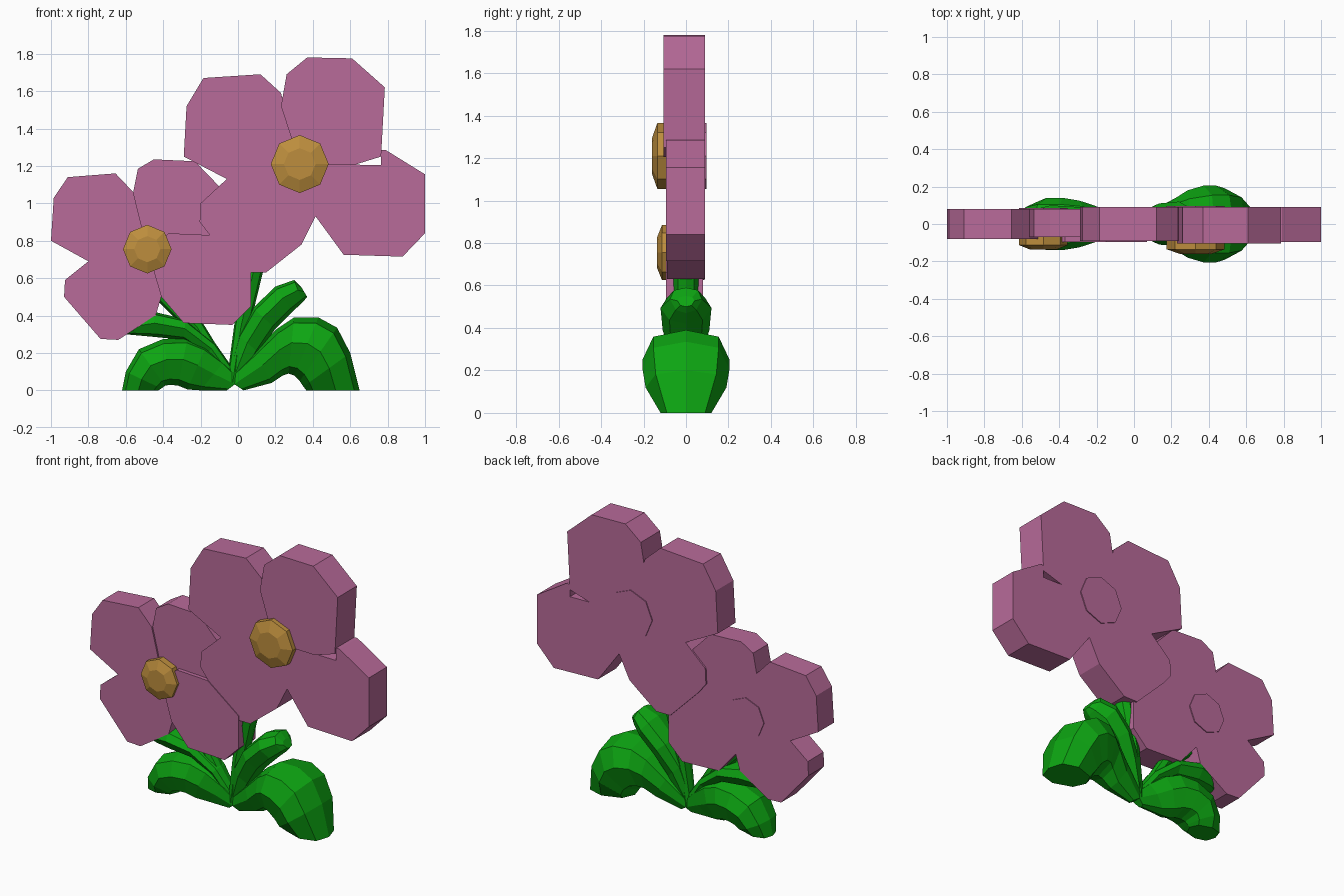
import bpy, bmesh, math
from mathutils import Vector


def material(name, rgb):
    m = bpy.data.materials.new(name)
    m.diffuse_color = (*rgb, 1)
    return m


PINK = material("petal pink", (0.48, 0.145, 0.32))
GOLD = material("centre gold", (0.51, 0.27, 0.047))
GREEN = material("leaf green", (0.004, 0.376, 0.006))


def loft(name, rings, mat):
    """Join closed rings of points into a capped solid with flat faces."""
    bm = bmesh.new()
    loops = [[bm.verts.new(p) for p in r] for r in rings]
    for a, b in zip(loops, loops[1:]):
        n = len(a)
        for i in range(n):
            j = (i + 1) % n
            bm.faces.new((a[i], a[j], b[j], b[i]))
    bm.faces.new(loops[0])
    bm.faces.new(loops[-1])
    bmesh.ops.recalc_face_normals(bm, faces=bm.faces)
    me = bpy.data.meshes.new(name)
    bm.to_mesh(me)
    bm.free()
    me.materials.append(mat)
    ob = bpy.data.objects.new(name, me)
    bpy.context.collection.objects.link(ob)
    return ob


def petal(name, outline, front, back):
    loft(name, [[(x, y, z) for x, z in outline] for y in (front, back)], PINK)


def disc(name, c, profile, mat):
    """Octagonal turned part facing the front; profile holds (radius, y)."""
    rings = [[(c[0] + r * math.cos(k * math.pi / 4), y,
               c[1] + r * math.sin(k * math.pi / 4)) for k in range(8)]
             for r, y in profile]
    loft(name, rings, mat)


# Half-width / half-thickness factors of the leaf cross-section
SECTION = [(0, 1), (.75, .8), (1, .1), (.65, -.75), (0, -1),
           (-.65, -.75), (-1, .1), (-.75, .8)]


def leaf(name, stations):
    """Stations: top x, top z, underside x, underside z, half width."""
    rings = []
    for tx, tz, bx, bz, w in stations:
        top, bot = Vector((tx, 0, tz)), Vector((bx, 0, bz))
        mid, half = (top + bot) / 2, (top - bot) / 2
        rings.append([mid + half * v + Vector((0, u * w, 0)) for u, v in SECTION])
    loft(name, rings, GREEN)


# Large flower
BIG = (0.33, 1.21)
petal("large_petal_upper_left", [BIG, (.23, 1.59), (.12, 1.69), (-.185, 1.67),
      (-.275, 1.52), (-.29, 1.25), (-.06, 1.13)], -.09, .09)
petal("large_petal_upper_right", [BIG, (.23, 1.52), (.26, 1.69), (.37, 1.78),
      (.61, 1.775), (.785, 1.62), (.765, 1.25), (.62, 1.205)], -.105, .09)
petal("large_petal_right", [BIG, (.765, 1.205), (.765, 1.285), (.79, 1.285), (1, 1.155),
      (1, .84), (.88, .715), (.565, .725), (.415, .93)], -.095, .09)
petal("large_petal_lower", [BIG, (.415, .93), (.34, .78), (.15, .63), (.05, .63),
      (-.15, .83), (-.205, .9), (-.2, 1.0), (-.06, 1.13)], -.09, .09)
disc("large_centre", BIG, [(.155, -.08), (.155, -.135), (.085, -.16)], GOLD)
disc("large_back_disc", BIG, [(.155, .05), (.155, .096)], PINK)

# Small flower
SMALL = (-.485, .755)
petal("small_petal_upper_left", [SMALL, (-.56, 1.06), (-.655, 1.16), (-.91, 1.14),
      (-.985, 1.03), (-1, .8), (-.8, .69)], -.08, .08)
petal("small_petal_upper_right", [SMALL, (-.56, 1.06), (-.535, 1.185), (-.45, 1.235),
      (-.23, 1.225), (-.1, 1.09), (-.1, .9), (-.15, .83), (-.37, .84)], -.07, .08)
petal("small_petal_lower_left", [SMALL, (-.8, .69), (-.925, .59), (-.93, .5),
      (-.735, .275), (-.64, .27), (-.44, .4), (-.41, .5)], -.08, .08)
petal("small_petal_lower_right", [SMALL, (-.41, .5), (-.29, .36), (-.03, .35),
      (.07, .45), (.07, .66), (-.15, .83), (-.37, .84)], -.095, .08)
disc("small_centre", SMALL, [(.13, -.06), (.13, -.113), (.07, -.137)], GOLD)
disc("small_back_disc", SMALL, [(.13, .04), (.13, .086)], PINK)

# Drooping ground leaves
leaf("leaf_low_right", [
    (-.06, .06, .03, 0, .03), (.09, .21, .18, .04, .09), (.21, .33, .24, .08, .14),
    (.3, .39, .27, .09, .18), (.43, .39, .3, .08, .205), (.53, .335, .33, .05, .205),
    (.6, .2, .35, .02, .19), (.65, 0, .365, 0, .12)])
leaf("leaf_low_left", [
    (.02, .06, -.06, 0, .03), (-.07, .16, -.2, 0, .06), (-.17, .24, -.27, .005, .1),
    (-.27, .28, -.32, .025, .125), (-.4, .275, -.36, .03, .14), (-.53, .22, -.39, .025, .14),
    (-.6, .1, -.41, .01, .12), (-.62, 0, -.425, 0, .08)])

# Raised leaves
leaf("leaf_high_right", [
    (-.06, .08, .02, .05, .03), (.0, .3, .11, .2, .07), (.08, .44, .2, .33, .11),
    (.2, .555, .29, .42, .12), (.3, .59, .345, .47, .075), (.34, .55, .37, .5, .04)])
leaf("leaf_high_left", [
    (.0, .08, -.07, .05, .03), (-.12, .25, -.17, .19, .06), (-.28, .38, -.29, .27, .09),
    (-.45, .42, -.44, .285, .1), (-.57, .38, -.55, .295, .07), (-.61, .33, -.6, .3, .03)])

# Stems
leaf("stem_large_flower", [(-.06, .05, .01, .03, .035), (-.02, .35, .06, .33, .05),
                           (.05, .68, .14, .66, .06)])
leaf("stem_small_flower", [(-.01, .07, -.08, .03, .03), (-.2, .38, -.25, .3, .045),
                           (-.4, .56, -.44, .49, .05)])
